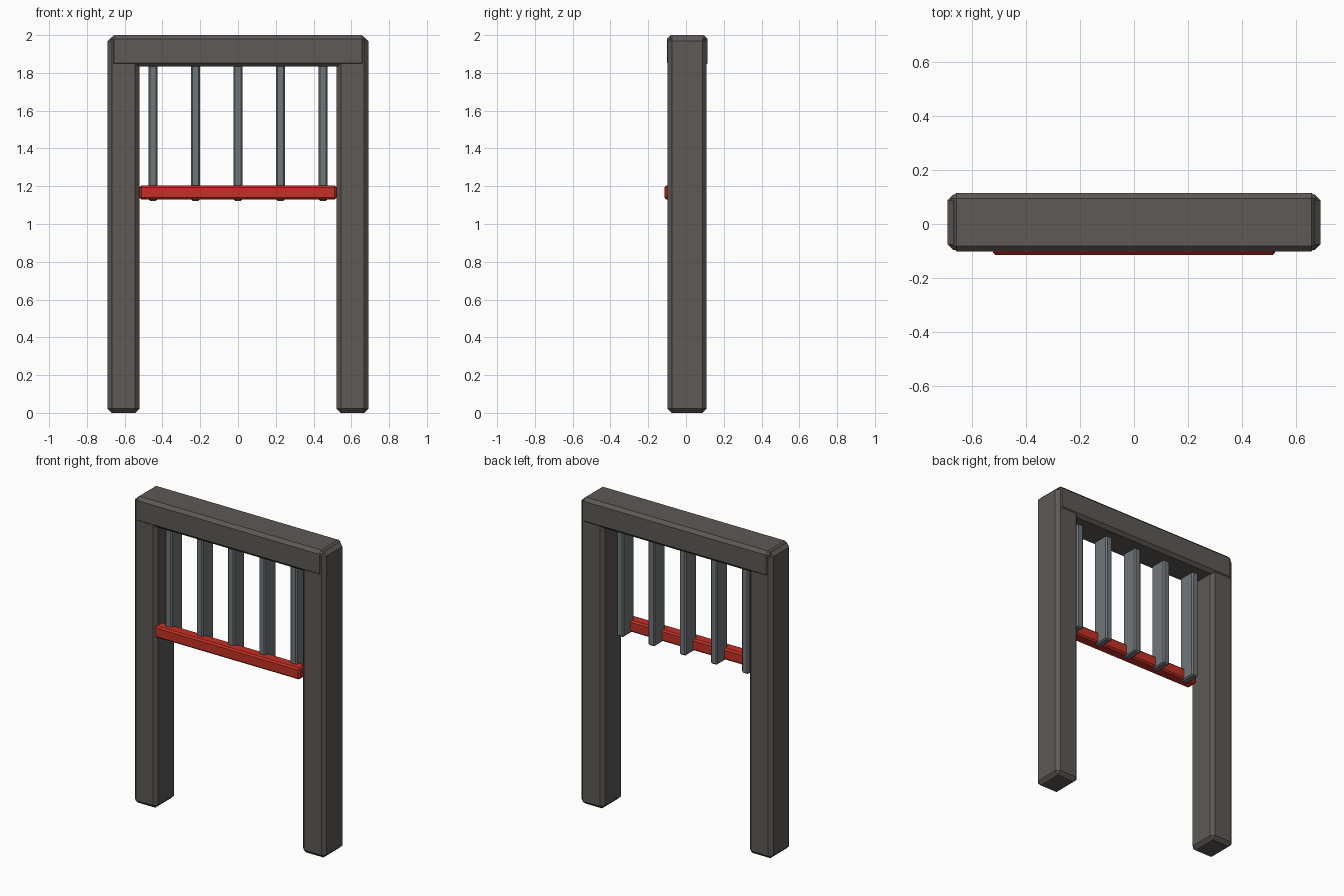
import bpy

if "Cube" in bpy.data.objects:
    bpy.data.objects.remove(bpy.data.objects["Cube"])


def material(name, rgb):
    m = bpy.data.materials.new(name)
    m.diffuse_color = (*rgb, 1)
    m.use_nodes = True
    m.node_tree.nodes["Principled BSDF"].inputs["Base Color"].default_value = m.diffuse_color
    return m


def block(name, lo, hi, chamfer, mat):
    """Box between two corners with a flat single-segment chamfer."""
    centre = [(a + b) / 2 for a, b in zip(lo, hi)]
    bpy.ops.mesh.primitive_cube_add(size=1, location=centre)
    ob = bpy.context.object
    ob.name = name
    for v in ob.data.vertices:
        v.co = [c * (b - a) for c, a, b in zip(v.co, lo, hi)]
    bev = ob.modifiers.new("chamfer", 'BEVEL')
    bev.width = chamfer
    bev.segments = 1
    bev.limit_method = 'NONE'
    ob.data.materials.append(mat)
    return ob


stone = material("dark_stone", (0.11, 0.10, 0.092))
steel = material("steel", (0.16, 0.18, 0.19))
red = material("red_paint", (0.55, 0.03, 0.018))

# Side posts
block("left_post", (-0.69, -0.097, 0), (-0.522, 0.109, 1.99), 0.022, stone)
block("right_post", (0.522, -0.097, 0), (0.69, 0.109, 1.99), 0.022, stone)

# Top beam, slightly proud of the posts
block("top_beam", (-0.676, -0.101, 1.833), (0.676, 0.115, 2.0), 0.02, stone)

# Hanging gate bars, running up into the beam
for i in range(5):
    x = (i - 2) * 0.225
    block(f"gate_bar_{i + 1}", (x - 0.024, -0.075, 1.123),
          (x + 0.024, 0.038, 1.87), 0.008, steel)

# Red cross rail in front of the bars
block("cross_rail", (-0.522, -0.115, 1.129), (0.522, -0.04, 1.204), 0.01, red)
